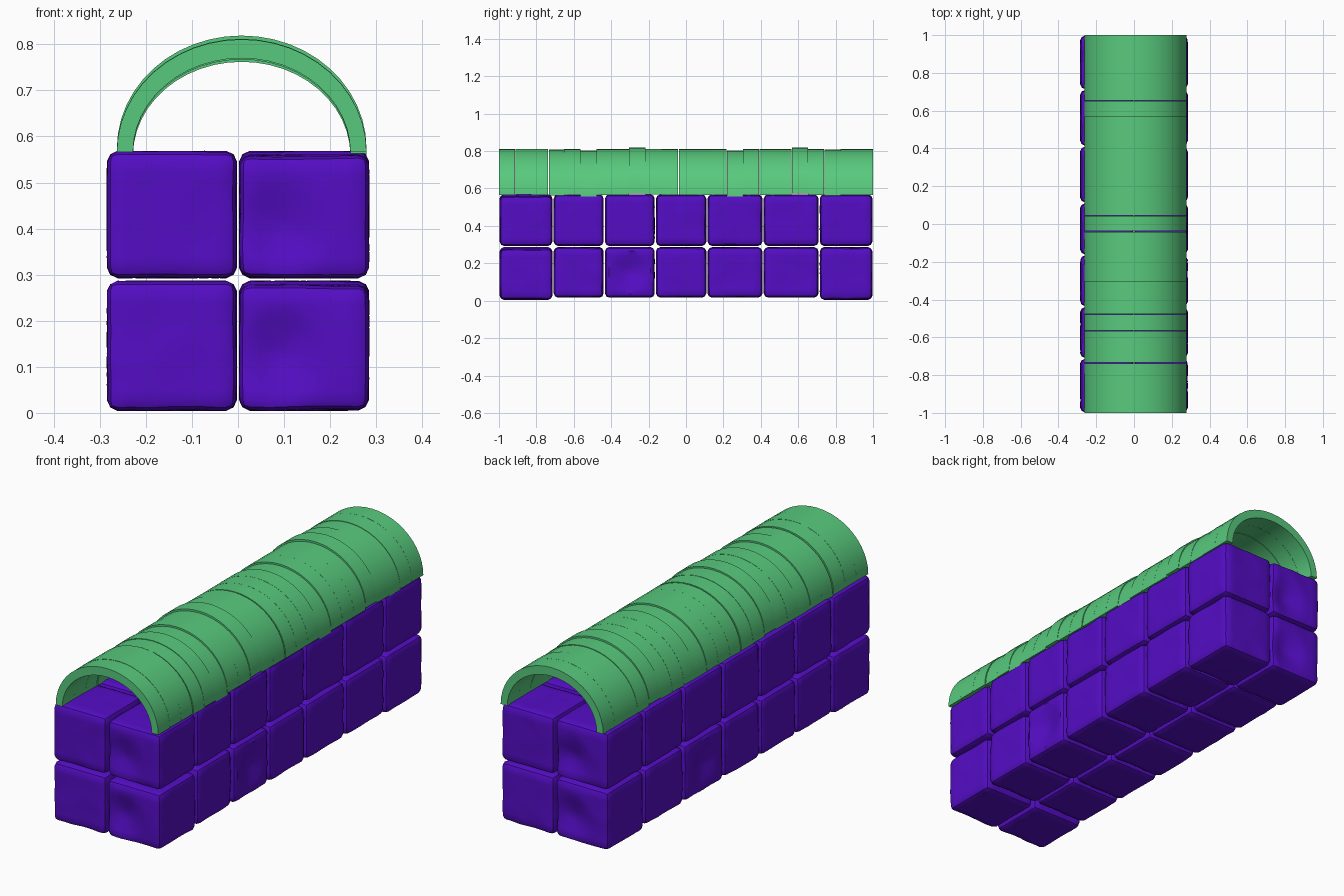
import bpy, bmesh, math, random
from mathutils import Vector, noise

random.seed(4)
default = bpy.data.objects.get("Cube")
if default:
    bpy.data.objects.remove(default, do_unlink=True)


def make_material(name, colour):
    mat = bpy.data.materials.new(name)
    mat.use_nodes = True
    mat.diffuse_color = colour
    bsdf = mat.node_tree.nodes["Principled BSDF"]
    bsdf.inputs["Base Color"].default_value = colour
    bsdf.inputs["Roughness"].default_value = 0.8
    return mat


PURPLE = make_material("purple stone", (0.09, 0.004, 0.56, 1))
GREEN = make_material("green arch", (0.098, 0.59, 0.205, 1))
parts = []


def add_object(name, bm, mat):
    bmesh.ops.recalc_face_normals(bm, faces=bm.faces)
    mesh = bpy.data.meshes.new(name)
    bm.to_mesh(mesh)
    bm.free()
    mesh.materials.append(mat)
    obj = bpy.data.objects.new(name, mesh)
    bpy.context.collection.objects.link(obj)
    parts.append(obj)


def stone_block(name, low, high, dent=None):
    """Rounded, slightly uneven block; dent is an optional (point, normal)."""
    low, high = Vector(low), Vector(high)
    centre, half = (low + high) / 2, (high - low) / 2
    radius = 0.026
    bm = bmesh.new()
    bmesh.ops.create_cube(bm, size=2)
    bmesh.ops.subdivide_edges(bm, edges=bm.edges, cuts=11, use_grid_fill=True)
    seed = Vector([random.uniform(-9, 9) for _ in range(3)])
    for v in bm.verts:
        p = Vector([a * h for a, h in zip(v.co, half)])
        core = Vector([max(-h + radius, min(h - radius, a)) for a, h in zip(p, half)])
        out = (p - core).normalized()
        p = core + out * radius
        # worn surface, always worn inward
        p -= out * 0.006 * abs(noise.noise(p * 7 + seed))
        v.co = centre + p
        if dent:
            point, normal = Vector(dent[0]), Vector(dent[1])
            near = max(0, 1 - (v.co - point).length / 0.11)
            v.co -= normal * 0.03 * near * max(0, out.dot(normal))
    add_object(name, bm, PURPLE)


# Two courses of stone blocks, two wide and seven deep
cuts = [-1, -0.711, -0.437, -0.164, 0.112, 0.412, 0.712, 1]
for row, (z0, z1) in enumerate([(0.016, 0.287), (0.292, 0.569)]):
    for side, label in ((-1, "right"), (1, "left")):
        for i in range(7):
            x0, x1 = sorted((side * 0.002, side * 0.285))
            y0, y1 = cuts[i] + 0.003, cuts[i + 1] - 0.003
            bottom, top = z0, z1
            if row == 0 and i in (0, 6):
                bottom = 0.004
            if i == 0 and side > 0:
                top -= 0.008
            mid_y, mid_z = (y0 + y1) / 2, (z0 + z1) / 2
            dent = None
            if side > 0 and i == 0:
                dent = ((0.09, y0, mid_z - 0.03), (0, -1, 0))
            elif side < 0 and i == 6:
                dent = ((-0.09, y1, mid_z - 0.03), (0, 1, 0))
            elif row == 0 and i == (2 if side > 0 else 4):
                dent = ((side * 0.285, mid_y, mid_z), (side, 0, 0))
            stone_block(f"{label}_block_{row + 1}_{i + 1}",
                        (x0, y0, bottom), (x1, y1, top), dent)


def arch_rib(name, y0, y1, lift):
    """Half-ring slab bridging the two block columns."""
    steps = 24
    bm = bmesh.new()
    rings = []
    for k in range(steps + 1):
        a = math.pi * k / steps
        c, s = math.cos(a), math.sin(a)
        section = []
        for rx, rz in ((0.271, 0.245), (0.236, 0.204)):
            ys = (y0, y1) if rx > 0.25 else (y1, y0)
            for y in ys:
                section.append(bm.verts.new((0.008 + rx * c, y, 0.566 + lift + rz * s)))
        rings.append(section)
    for a, b in zip(rings, rings[1:]):
        for j in range(4):
            n = (j + 1) % 4
            bm.faces.new((a[j], a[n], b[n], b[j]))
    bm.faces.new(rings[0])
    bm.faces.new(rings[-1])
    # narrow bevel along the outer rims
    rims = [e for e in bm.edges if len(e.link_faces) == 2
            and abs(e.verts[0].co.y - e.verts[1].co.y) < 0.001
            and e.calc_face_angle(0) > 1.2]
    bmesh.ops.bevel(bm, geom=rims, offset=0.003, segments=1, affect='EDGES')
    add_object(name, bm, GREEN)


# Row of arch ribs, a few sitting slightly high or low
count = 23
pitch = 2 / count
lifts = {3: -0.003, 5: -0.008, 8: 0.008, 14: -0.008, 18: 0.008, 20: -0.003}
for i in range(count):
    start = -1 + i * pitch
    gap = 0.006 if i in (3, 11) else 0.0005
    arch_rib(f"arch_rib_{i + 1}", start + (gap if i else 0), start + pitch,
             lifts.get(i, random.uniform(-0.001, 0.001)))

# Smooth shading with crisp edges
bpy.ops.object.select_all(action='DESELECT')
for obj in parts:
    obj.select_set(True)
bpy.context.view_layer.objects.active = parts[0]
bpy.ops.object.shade_smooth_by_angle(angle=math.radians(35))
